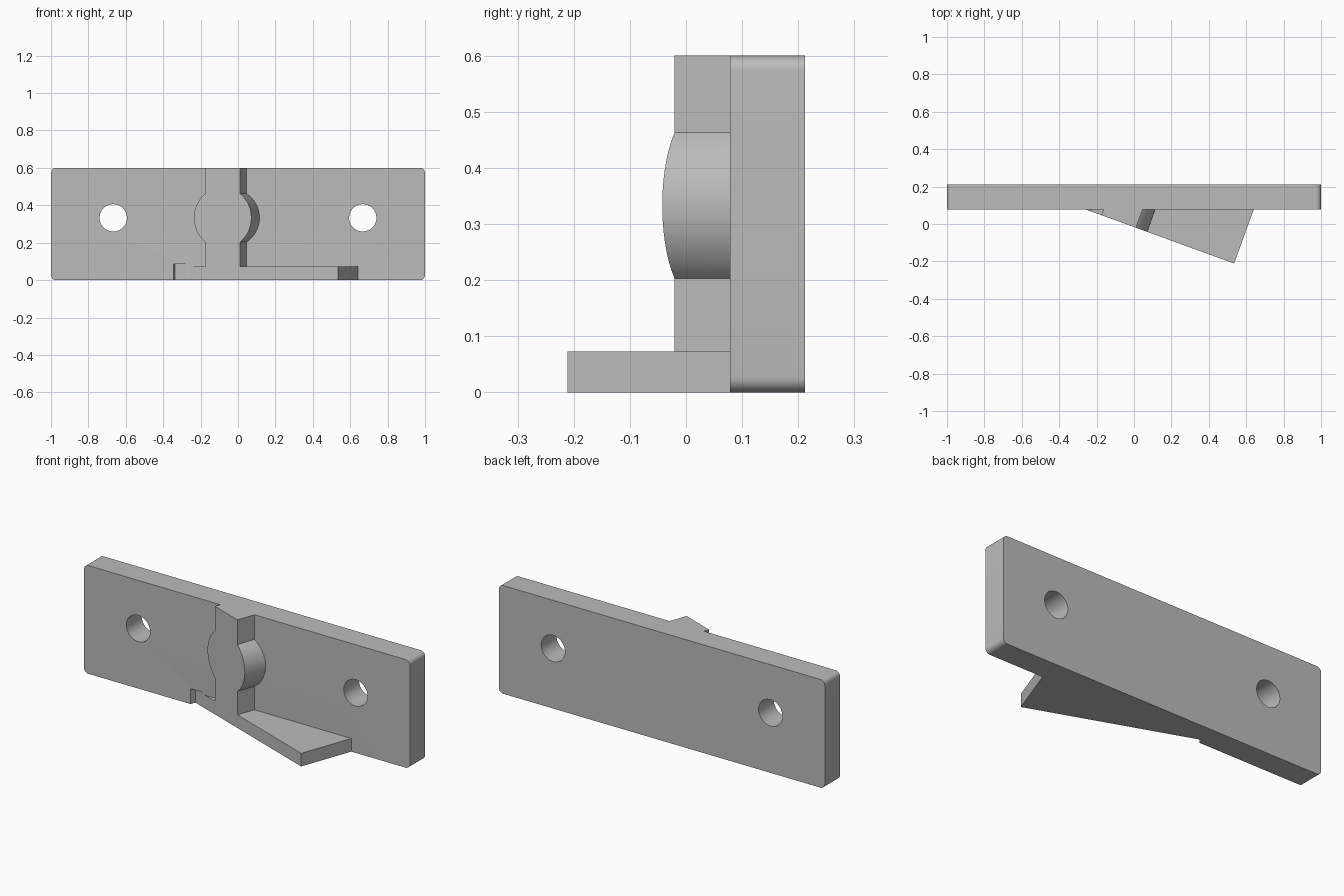
import bpy
import bmesh
from math import sin, cos, pi, radians, asin, sqrt
from mathutils import Vector

if "Cube" in bpy.data.objects:
    bpy.data.objects.remove(bpy.data.objects["Cube"], do_unlink=True)

HEIGHT = 0.6
FACE, BACK = 0.078, 0.212       # front and rear of the plate
HOLE_X, HOLE_Z, HOLE_R = 0.667, 0.333, 0.073
TILT = radians(20)              # turn of the key and foot about z
ORIGIN = Vector((-0.082, 0.0135, 0))
ALONG = Vector((cos(TILT), -sin(TILT), 0))
INWARD = Vector((sin(TILT), cos(TILT), 0))
UP = Vector((0, 0, 1))

grey = bpy.data.materials.new("light grey")
grey.use_nodes = True
colour = (0.5, 0.5, 0.5, 1)
grey.diffuse_color = colour
grey.node_tree.nodes["Principled BSDF"].inputs["Base Color"].default_value = colour


def arc(cx, cz, r, start, end, steps):
    return [(cx + r * cos(start + (end - start) * i / steps),
             cz + r * sin(start + (end - start) * i / steps)) for i in range(steps + 1)]


def box(left, right, low, high):
    return [(left, low), (right, low), (right, high), (left, high)]


def prism(name, outline, origin, along, inward, near, far, trim=False):
    """Extrude an upright outline inward; optionally trim it at the plate face."""
    bm = bmesh.new()
    verts = [bm.verts.new(origin + along * s + UP * z + inward * near) for s, z in outline]
    face = bm.faces.new(verts)
    extruded = bmesh.ops.extrude_face_region(bm, geom=[face], use_keep_orig=True)
    moved = [v for v in extruded["geom"] if isinstance(v, bmesh.types.BMVert)]
    bmesh.ops.translate(bm, verts=moved, vec=inward * (far - near))
    if trim:
        bmesh.ops.bisect_plane(bm, geom=bm.verts[:] + bm.edges[:] + bm.faces[:],
                               plane_co=(0, FACE, 0), plane_no=(0, 1, 0), clear_outer=True)
        bmesh.ops.holes_fill(bm, edges=bm.edges[:])
    bmesh.ops.recalc_face_normals(bm, faces=bm.faces[:])
    mesh = bpy.data.meshes.new(name)
    bm.to_mesh(mesh)
    bm.free()
    obj = bpy.data.objects.new(name, mesh)
    bpy.context.collection.objects.link(obj)
    mesh.materials.append(grey)
    return obj


def activate(obj):
    bpy.ops.object.select_all(action='DESELECT')
    obj.select_set(True)
    bpy.context.view_layer.objects.active = obj


def cut(target, cutter):
    mod = target.modifiers.new("cut", 'BOOLEAN')
    mod.operation, mod.solver, mod.object = 'DIFFERENCE', 'EXACT', cutter
    activate(target)
    bpy.ops.object.modifier_apply(modifier=mod.name)
    bpy.data.objects.remove(cutter, do_unlink=True)


# Plate with rounded corners
R = 0.027
corners = [(1 - R, R, -pi / 2), (1 - R, HEIGHT - R, 0),
           (R - 1, HEIGHT - R, pi / 2), (R - 1, R, pi)]
outline = [p for cx, cz, a in corners for p in arc(cx, cz, R, a, a + pi / 2, 8)]
X, Y = Vector((1, 0, 0)), Vector((0, 1, 0))
plate = prism("mounting_plate", outline, Vector(), X, Y, FACE, BACK)

# Screw holes
for side in (-1, 1):
    circle = arc(side * HOLE_X, HOLE_Z, HOLE_R, 0, 2 * pi, 48)[:-1]
    cut(plate, prism("hole_cutter", circle, Vector(), X, Y, 0, 0.3))

# Shallow angled pocket at the end of the foot
cut(plate, prism("pocket_cutter", box(-0.27, 0.1, -0.05, 0.085),
                 ORIGIN, ALONG, INWARD, -0.3, 0))

# Upright key with a round bulge in its middle
FOOT_TOP, HALF, BULGE = 0.073, 0.0985, 0.163
a = asin(sqrt(BULGE ** 2 - HALF ** 2) / BULGE)
outline = ([(-HALF, FOOT_TOP), (HALF, FOOT_TOP)]
           + arc(0, HOLE_Z, BULGE, -a, a, 24)
           + [(HALF, HEIGHT), (-HALF, HEIGHT)]
           + arc(0, HOLE_Z, BULGE, pi - a, pi + a, 24))
key = prism("angled_key", outline, ORIGIN, ALONG, INWARD, 0, 0.5, trim=True)

# Wedge foot along the bottom
foot = prism("wedge_foot", box(-0.269, 0.657, 0, FOOT_TOP),
             ORIGIN, ALONG, INWARD, 0, 1, trim=True)

for obj in (plate, key, foot):
    activate(obj)
    bpy.ops.object.shade_smooth_by_angle(angle=radians(30))
